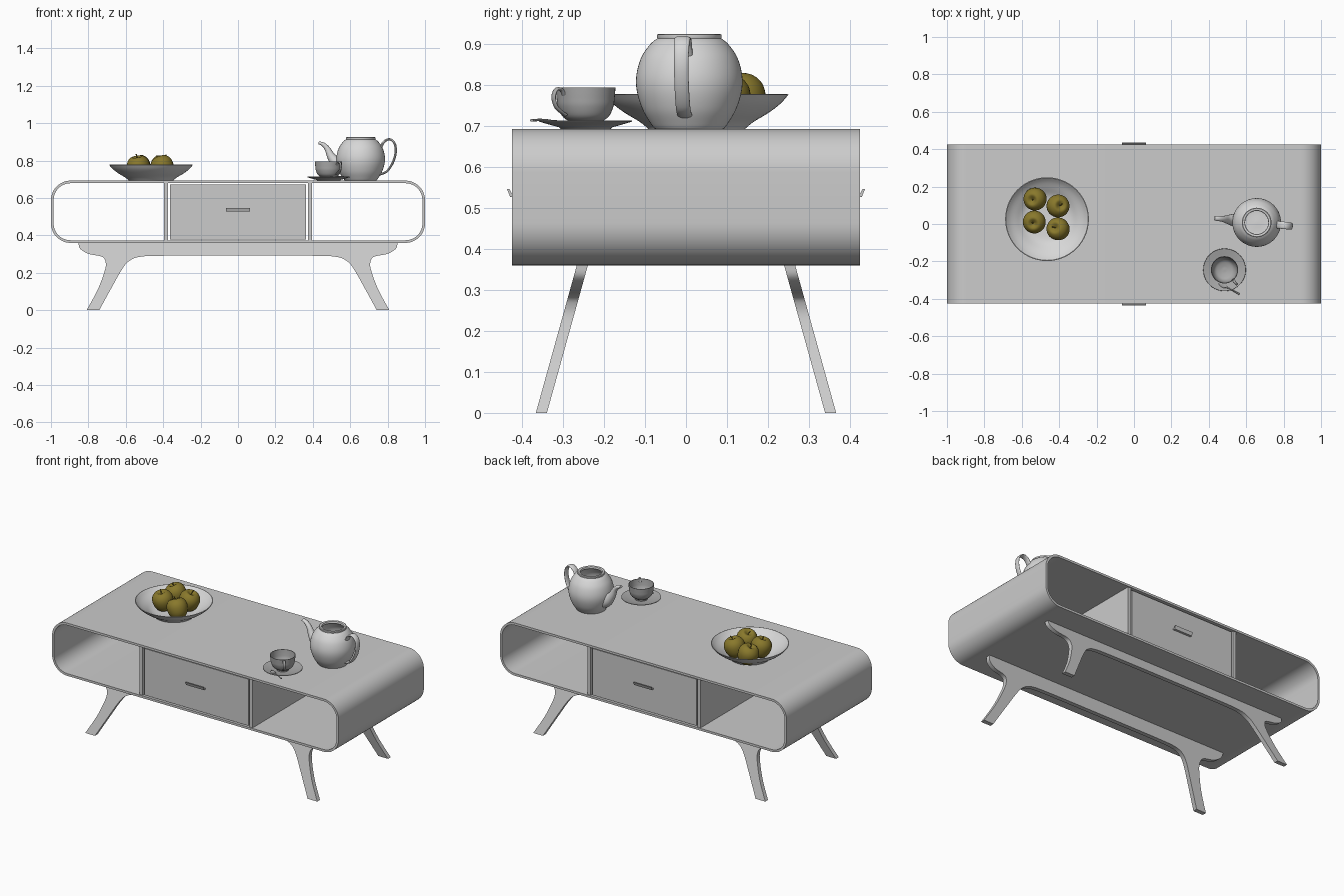
import bpy, bmesh, math
from mathutils import Vector, Matrix


def material(name, rgb):
    m = bpy.data.materials.new(name)
    m.diffuse_color = (*rgb, 1)
    return m


GREY = material("light grey", (0.6, 0.6, 0.6))
WHITE = material("pale grey", (0.68, 0.68, 0.68))
DARK = material("mid grey", (0.4, 0.4, 0.4))
OLIVE = material("olive gold", (0.25, 0.19, 0.025))


def finish(name, bm, mat, loc=(0, 0, 0), rot=(0, 0, 0), angle=35):
    bmesh.ops.remove_doubles(bm, verts=bm.verts, dist=1e-5)
    bmesh.ops.recalc_face_normals(bm, faces=bm.faces)
    me = bpy.data.meshes.new(name)
    bm.to_mesh(me)
    bm.free()
    me.materials.append(mat)
    ob = bpy.data.objects.new(name, me)
    bpy.context.collection.objects.link(ob)
    ob.location, ob.rotation_euler = loc, rot
    bpy.ops.object.select_all(action='DESELECT')
    ob.select_set(True)
    bpy.context.view_layer.objects.active = ob
    bpy.ops.object.shade_smooth_by_angle(angle=math.radians(angle))
    return ob


def smooth(pts, n=5):
    """Catmull-Rom curve through the points."""
    v = [Vector(p) for p in pts]
    out = []
    for i in range(len(v) - 1):
        a, b, c, d = v[max(i - 1, 0)], v[i], v[i + 1], v[min(i + 2, len(v) - 1)]
        for k in range(n):
            t = k / n
            out.append(0.5 * (2 * b + (c - a) * t + (2 * a - 5 * b + 4 * c - d) * t ** 2
                              + (3 * b - a - 3 * c + d) * t ** 3))
    return out + [v[-1]]


def box(name, lo, hi, mat):
    bm = bmesh.new()
    size = Vector(hi) - Vector(lo)
    bmesh.ops.create_cube(bm, size=1, matrix=Matrix.Translation((Vector(lo) + Vector(hi)) / 2)
                          @ Matrix.Diagonal((*size, 1)))
    return finish(name, bm, mat)


def loft(name, rings, mat, closed=False, cap=True, **kw):
    """Skin a list of equal-length closed rings."""
    bm = bmesh.new()
    rows = [[bm.verts.new(p) for p in r] for r in rings]
    n = len(rows[0])
    for i in range(len(rows) if closed else len(rows) - 1):
        a, b = rows[i], rows[(i + 1) % len(rows)]
        for j in range(n):
            k = (j + 1) % n
            bm.faces.new((a[j], a[k], b[k], b[j]))
    if cap and not closed:
        bm.faces.new(rows[0])
        bm.faces.new(rows[-1])
    return finish(name, bm, mat, **kw)


def lathe(name, profile, mat, n=40, **kw):
    bm = bmesh.new()
    vs = [bm.verts.new((p[0], 0, p[1])) for p in profile]
    es = [bm.edges.new(e) for e in zip(vs, vs[1:])]
    bmesh.ops.spin(bm, geom=vs + es, axis=(0, 0, 1), cent=(0, 0, 0),
                   angle=math.tau, steps=n, use_merge=True)
    return finish(name, bm, mat, **kw)


def tube(name, path, mat, n=12, **kw):
    """Sweep an ellipse along x, z, in-plane radius, sideways radius points."""
    pts = smooth(path)
    rings = []
    for i, p in enumerate(pts):
        t = pts[min(i + 1, len(pts) - 1)] - pts[max(i - 1, 0)]
        nx, nz = Vector((-t[1], t[0])).normalized()
        rings.append([(p[0] + nx * p[2] * math.cos(a), p[3] * math.sin(a),
                       p[1] + nz * p[2] * math.cos(a))
                      for a in (math.tau * k / n for k in range(n))])
    return loft(name, rings, mat, angle=60, **kw)


# Rounded shell of the table
def rounded(inset, y):
    r = 0.105 - inset
    cx, cz = 0.895, (0.465, 0.588)
    ring = []
    for sx, z, a0 in ((1, cz[1], 0), (-1, cz[1], 90), (-1, cz[0], 180), (1, cz[0], 270)):
        for k in range(13):
            a = math.radians(a0 + 7.5 * k)
            ring.append((sx * cx + r * math.cos(a), y, z + r * math.sin(a)))
    return ring


loft("table_shell", [rounded(0, -0.425), rounded(0, 0.425), rounded(0.014, 0.425),
                     rounded(0.014, -0.425)], GREY, closed=True)

# Dividers and drawer block, with a front on both sides
for s, side in ((-1, "left"), (1, "right")):
    x = sorted((s * 0.373, s * 0.395))
    box(side + "_divider", (x[0], -0.418, 0.37), (x[1], 0.418, 0.683), GREY)
box("drawer", (-0.363, -0.415, 0.378), (0.363, 0.415, 0.671), GREY)

# Lipped drawer pulls
pull = [(0.41, 0.527), (0.429, 0.527), (0.437, 0.547), (0.431, 0.547), (0.425, 0.535), (0.41, 0.535)]
for s, side in ((-1, "front"), (1, "back")):
    loft(side + "_pull", [[(x, s * y, z) for y, z in pull] for x in (-0.063, 0.063)], GREY)

# Splayed leg frames
outer = smooth([(0.852, 0.36), (0.845, 0.33), (0.80, 0.302), (0.73, 0.287), (0.709, 0.262),
                (0.711, 0.216), (0.75, 0.11), (0.81, 0)])
inner = smooth([(0.742, 0), (0.68, 0.113), (0.618, 0.222), (0.578, 0.266), (0.522, 0.286),
                (0.42, 0.291), (0.2, 0.292)])
half = outer + inner
outline = [(x, z) for x, z in half] + [(-x, z) for x, z in reversed(half)]
for s, side in ((-1, "front"), (1, "back")):
    loft(side + "_leg_frame",
         [[(x, s * (0.353 - 0.1 * z / 0.36) + d, z) for x, z in outline] for d in (-0.0135, 0.0135)],
         GREY)

# Fruit bowl
lathe("fruit_bowl", [(0, 0.692), (0.118, 0.692)] +
      smooth([(0.12, 0.695), (0.14, 0.711), (0.175, 0.732), (0.205, 0.755), (0.224, 0.777)], 4) +
      smooth([(0.220, 0.778), (0.198, 0.757), (0.165, 0.735), (0.12, 0.708), (0.06, 0.701), (0, 0.70)], 4),
      WHITE, n=56, loc=(-0.465, 0.026, 0))

# Apples with stems
apple = smooth([(0, 0.038), (0.012, 0.048), (0.032, 0.056), (0.054, 0.036), (0.061, 0.006),
                (0.052, -0.032), (0.031, -0.056), (0.014, -0.059), (0, -0.052)], 3)
for i, (x, y, rx, ry) in enumerate([(-0.527, 0.134, 0.1, -0.35), (-0.408, 0.096, 0.2, 0.2),
                                    (-0.532, 0.012, -0.2, -0.1), (-0.404, -0.027, 0.1, 0.4)]):
    kw = dict(loc=(x, y, 0.766), rot=(rx, ry, i))
    lathe(f"apple_{i + 1}", apple, OLIVE, n=28, **kw)
    tube(f"apple_stem_{i + 1}", [(0, 0.035, 0.002, 0.002), (0.002, 0.055, 0.002, 0.002),
                                 (0.008, 0.07, 0.003, 0.003)], OLIVE, n=6, **kw)

# Teapot: open pot, spout and strap handle
POT = dict(loc=(0.656, 0.008, 0), rot=(0, 0, math.radians(-6)))
lathe("teapot_body", [(0, 0.692), (0.08, 0.692)] +
      smooth([(0.085, 0.694), (0.094, 0.706), (0.114, 0.74), (0.128, 0.785), (0.129, 0.825),
              (0.117, 0.868), (0.095, 0.9), (0.078, 0.914)]) +
      [(0.079, 0.917), (0.079, 0.923), (0.075, 0.925), (0.064, 0.923), (0.062, 0.912)] +
      smooth([(0.088, 0.895), (0.113, 0.86), (0.121, 0.81), (0.108, 0.745), (0.08, 0.704), (0, 0.702)]),
      WHITE, n=56, **POT)
tube("teapot_spout", [(-0.09, 0.762, 0.042, 0.04), (-0.125, 0.782, 0.035, 0.033),
                      (-0.157, 0.82, 0.023, 0.023), (-0.18, 0.864, 0.015, 0.016),
                      (-0.203, 0.887, 0.011, 0.014), (-0.226, 0.895, 0.007, 0.012)],
     WHITE, n=20, **POT)
tube("teapot_handle", [(0.108, 0.868, 0.007, 0.02), (0.125, 0.9, 0.007, 0.02),
                       (0.155, 0.914, 0.006, 0.02), (0.182, 0.892, 0.006, 0.019),
                       (0.188, 0.845, 0.006, 0.018), (0.173, 0.79, 0.006, 0.018),
                       (0.14, 0.742, 0.006, 0.018), (0.1, 0.725, 0.006, 0.018)],
     WHITE, n=14, **POT)

# Cup on a saucer
CUP = dict(loc=(0.484, -0.245, 0), rot=(0, 0, math.radians(-50)))
lathe("saucer", [(0, 0.692), (0.06, 0.692), (0.065, 0.697), (0.09, 0.704), (0.114, 0.711),
                 (0.113, 0.714), (0.085, 0.708), (0.055, 0.701), (0, 0.70)], DARK, n=48, **CUP)
lathe("cup", [(0, 0.699), (0.036, 0.699), (0.036, 0.708)] +
      smooth([(0.038, 0.71), (0.057, 0.724), (0.068, 0.748), (0.071, 0.77), (0.073, 0.794)]) +
      smooth([(0.070, 0.794), (0.067, 0.768), (0.062, 0.745), (0.048, 0.724), (0.02, 0.714), (0, 0.713)]),
      DARK, n=44, **CUP)
tube("cup_handle", [(0.068, 0.775, 0.004, 0.007), (0.078, 0.789, 0.004, 0.007),
                    (0.094, 0.789, 0.004, 0.007), (0.102, 0.77, 0.004, 0.007),
                    (0.092, 0.745, 0.004, 0.007), (0.064, 0.727, 0.004, 0.007)], DARK, **CUP)

# Spoon resting on the saucer
tube("spoon", [(-0.03, 0, 0.001, 0.002), (-0.015, 0, 0.003, 0.011), (0.005, 0, 0.003, 0.012),
               (0.022, 0.002, 0.003, 0.004), (0.06, 0.003, 0.003, 0.003), (0.1, 0.002, 0.003, 0.005)],
     DARK, loc=(0.478, -0.328, 0.712), rot=(0, 0, math.radians(-29)))
